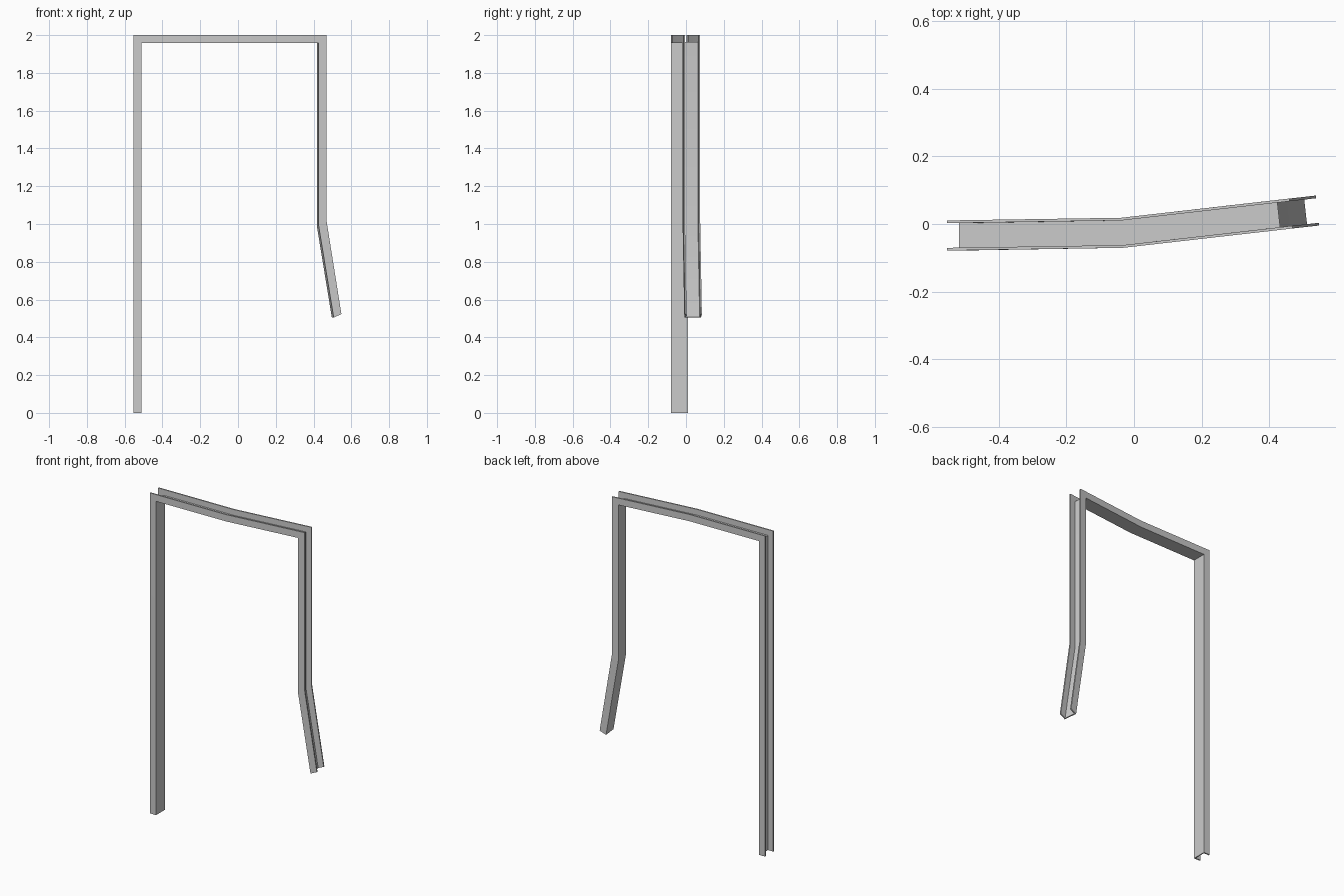
import bpy, bmesh
from mathutils import Vector

if "Cube" in bpy.data.objects:
    bpy.data.objects.remove(bpy.data.objects["Cube"])

# Cross-sections along the frame: (outer open-side centre, inner web-side centre, direction across the channel)
Y = Vector((0, 1, 0))
U = Vector((0.9937, 0.112, 0))      # heading of the twisted right half
N = Vector((-0.112, 0.9937, 0))     # across the twisted right half
M = (Y + N).normalized()
corner = Vector((0.464, 0.031, 0))  # outer edge of the right post


def right(offset, z):
    return corner + U * offset + Vector((0, 0, z))


sections = [
    (Vector((-0.553, -0.034, 0)), Vector((-0.511, -0.034, 0)), Y),            # left foot
    (Vector((-0.553, -0.034, 2)), Vector((-0.511, -0.034, 1.958)), Y),        # left mitre
    (Vector((-0.035, -0.026, 2)), Vector((-0.035, -0.026, 1.958)), M),        # bend in header
    (right(0, 2), right(-0.042, 1.958), N),                                   # right mitre
    (right(0, 1.015), right(-0.042, 0.99), N),                                # bend in post
    (right(0.079, 0.523), right(0.038, 0.505), N),                            # snapped end
]

# U-shaped profile: (position across, depth from open side to web)
HALF, T, W = 0.0445, 0.008, 0.86
profile = [(-HALF, 0), (-HALF, 1), (HALF, 1), (HALF, 0),
           (HALF - T, 0), (HALF - T, W), (T - HALF, W), (T - HALF, 0)]

bm = bmesh.new()
rings = [[bm.verts.new(o.lerp(i, d) + n * a) for a, d in profile]
         for o, i, n in sections]

# Skin between the sections
for r0, r1 in zip(rings, rings[1:]):
    for k in range(8):
        j = (k + 1) % 8
        bm.faces.new((r0[k], r0[j], r1[j], r1[k]))

# Close both cut ends: two flanges and the web
for r in (rings[0], rings[-1]):
    for q in ((0, 1, 6, 7), (1, 2, 5, 6), (2, 3, 4, 5)):
        bm.faces.new([r[k] for k in q])
bmesh.ops.recalc_face_normals(bm, faces=bm.faces)

mesh = bpy.data.meshes.new("bent_door_frame")
bm.to_mesh(mesh)
bm.free()
frame = bpy.data.objects.new("bent_door_frame", mesh)
bpy.context.collection.objects.link(frame)

# Smooth only over the shallow bends
bpy.context.view_layer.objects.active = frame
frame.select_set(True)
bpy.ops.object.shade_smooth_by_angle(angle=0.6)
